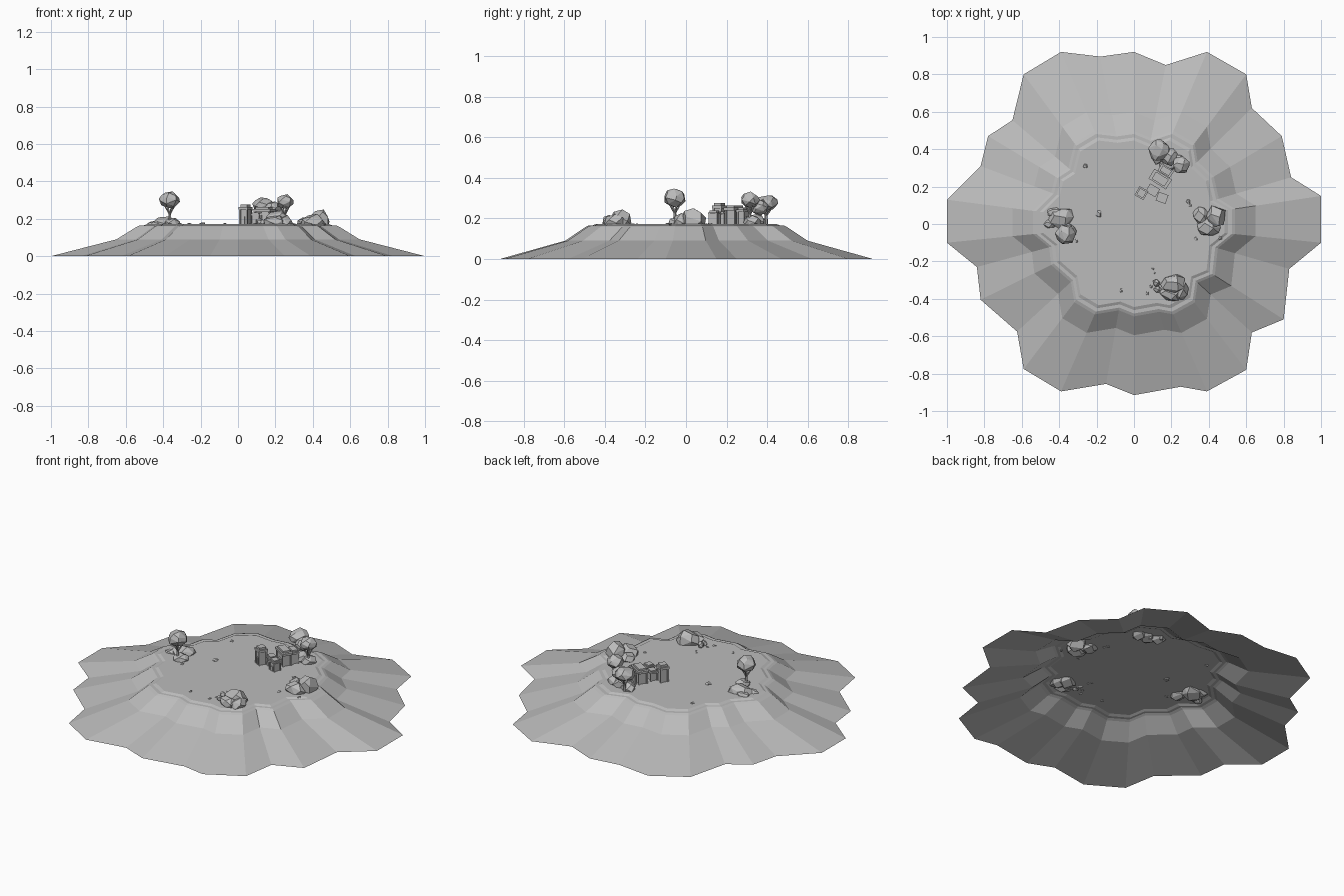
import bpy, bmesh, math, random
from mathutils import Vector, Matrix

cube = bpy.data.objects.get("Cube")
if cube:
    bpy.data.objects.remove(cube, do_unlink=True)

stone = bpy.data.materials.new("plain grey")
stone.use_nodes = True
GREY = (0.5, 0.5, 0.5, 1)
stone.diffuse_color = GREY
stone.node_tree.nodes["Principled BSDF"].inputs["Base Color"].default_value = GREY


def finish(name, bm):
    mesh = bpy.data.meshes.new(name)
    bm.to_mesh(mesh)
    bm.free()
    mesh.materials.append(stone)
    obj = bpy.data.objects.new(name, mesh)
    bpy.context.collection.objects.link(obj)
    return obj


def boulder(name, centre, size, seed, turn=0, points=16):
    """Faceted closed lump: hull of jittered points spread over an ellipsoid."""
    rnd = random.Random(seed)
    bm = bmesh.new()
    for i in range(points):
        h = 1 - 2 * (i + 0.5) / points
        a = i * 2.4 + rnd.uniform(-0.3, 0.3)
        r = math.sqrt(1 - h * h)
        v = Vector((r * math.cos(a), r * math.sin(a), h)) * rnd.uniform(0.94, 1.1)
        bm.verts.new((v.x * size[0], v.y * size[1], v.z * size[2]))
    bmesh.ops.convex_hull(bm, input=bm.verts[:])
    bmesh.ops.dissolve_limit(bm, angle_limit=0.2, verts=bm.verts[:], edges=bm.edges[:])
    bm.transform(Matrix.Translation(centre) @ Matrix.Rotation(math.radians(turn), 4, 'Z'))
    return finish(name, bm)


def rod(bm, start, end, r1, r2):
    """Six-sided tapered rod between two points."""
    a, b = Vector(start), Vector(end)
    rot = (b - a).to_track_quat('Z', 'Y').to_matrix().to_4x4()
    bmesh.ops.create_cone(bm, cap_ends=True, segments=6, radius1=r1, radius2=r2,
                          depth=(b - a).length,
                          matrix=Matrix.Translation((a + b) / 2) @ rot)


def box(bm, centre, size):
    bmesh.ops.create_cube(bm, size=1, matrix=Matrix.Translation(centre)
                          @ Matrix.Diagonal((*size, 1)))


def tree(name, x, y, crown_z, radius, height, seed):
    bm = bmesh.new()
    fork = (x, y, FLOOR + 0.4 * (crown_z - FLOOR))
    rod(bm, (x, y, FLOOR - 0.02), fork, 0.010, 0.007)
    for i in range(4):
        a = i * math.pi / 2 + 0.4
        rod(bm, fork, (x + 0.6 * radius * math.cos(a), y + 0.6 * radius * math.sin(a),
                       crown_z - height * 0.5), 0.005, 0.003)
    finish(name + "_trunk", bm)
    boulder(name + "_crown", (x, y, crown_z), (radius, radius, height), seed, points=22)


def hut(name, x, y, width, depth, height, turn):
    """Box hut with corner posts, overhanging slab roof and a small cap."""
    bm = bmesh.new()
    box(bm, (0, 0, height * 0.38), (width * 0.8, depth * 0.8, height * 0.76))
    for sx in (-1, 1):
        for sy in (-1, 1):
            box(bm, (sx * width * 0.42, sy * depth * 0.42, height * 0.38),
                (0.008, 0.008, height * 0.76))
    box(bm, (0, 0, height * 0.82), (width * 1.1, depth * 1.1, height * 0.14))
    box(bm, (0, 0, height * 0.95), (width * 0.8, depth * 0.8, height * 0.12))
    box(bm, (0, -depth * 0.42, height * 0.2), (width * 0.3, 0.01, height * 0.4))
    bm.transform(Matrix.Translation((x, y, FLOOR)) @ Matrix.Rotation(math.radians(turn), 4, 'Z'))
    finish(name, bm)


# Mound: scalloped outline repeated inwards as terraces, open underneath
FLOOR = 0.172
OUTLINE = [(0, .92), (-.18, .895), (-.39, .92), (-.59, .8), (-.65, .555), (-.78, .47),
           (-.82, .31), (-1, .13), (-1, -.1), (-.84, -.23), (-.82, -.405), (-.625, -.575),
           (-.59, -.775), (-.39, -.895), (-.15, -.855), (0, -.915), (.25, -.87), (.39, -.895),
           (.6, -.78), (.63, -.58), (.8, -.51), (.83, -.24), (1, -.1), (1, .15),
           (.84, .25), (.79, .47), (.63, .62), (.6, .8), (.39, .92), (.17, .85)]
bm = bmesh.new()
rings = [[bm.verts.new((x * s, y * s, z)) for x, y in OUTLINE]
         for s, z in ((1, 0), (.65, .09), (.54, .158), (.523, .165), (.503, .165), (.485, FLOOR))]
n = len(OUTLINE)
for low, high in zip(rings, rings[1:]):
    for i in range(n):
        j = (i + 1) % n
        bm.faces.new((low[i], low[j], high[j], high[i]))
bm.faces.new(rings[-1])
finish("mound", bm)

# Boulders, partly sunk into the floor
boulder("west_rock_large", (-.39, .03, .172), (.07, .06, .042), 3, 20)
boulder("west_rock_back", (-.42, .06, .17), (.05, .03, .025), 4, -20)
boulder("west_rock_low", (-.35, -.04, .175), (.045, .05, .03), 5)
boulder("west_rock_small", (-.45, 0, .165), (.035, .025, .025), 6)
boulder("east_rock_tall", (.44, .035, .19), (.055, .065, .066), 7, 10)
boulder("east_rock_front", (.40, -.02, .18), (.065, .05, .045), 8)
boulder("east_rock_low", (.36, .045, .175), (.045, .05, .035), 9)
boulder("south_rock_tall", (.21, -.32, .19), (.07, .055, .057), 10, 15)
boulder("south_rock_low", (.20, -.375, .18), (.065, .04, .038), 11, -10)
boulder("south_rock_edge", (.25, -.35, .18), (.04, .06, .04), 12)
boulder("south_bush", (.12, -.315, .185), (.02, .02, .02), 13)
boulder("south_pebble", (.125, -.35, .178), (.022, .018, .018), 14)
boulder("grove_rock", (.19, .33, .185), (.06, .055, .04), 15, 30)
boulder("grove_rock_right", (.24, .33, .18), (.045, .045, .035), 16)
boulder("grove_rock_back", (.13, .36, .18), (.045, .04, .035), 17)

# Trees
tree("west_tree", -.365, -.055, .30, .056, .046, 21)
tree("grove_tree_left", .135, .395, .275, .058, .04, 22)
tree("grove_tree_right", .25, .315, .29, .048, .04, 23)
tree("grove_tree_middle", .185, .36, .255, .048, .036, 24)

# Village huts
hut("hut_tower", .04, .165, .05, .05, .103, -30)
hut("hut_front", .15, .14, .05, .045, .065, -20)
hut("hut_middle", .10, .18, .055, .045, .06, -30)
hut("hut_long", .14, .24, .10, .055, .09, -32)
hut("hut_back", .17, .285, .07, .04, .08, -32)

# Loose stones on the floor
STONES = [(-.19, .055, .02), (-.26, .31, .013), (-.07, -.355, .012), (.29, .12, .013),
          (.10, -.24, .008), (.11, -.26, .008), (.33, -.08, .012), (.46, -.075, .012),
          (.07, -.37, .012), (.09, -.335, .01), (.30, .10, .009), (-.31, -.09, .012)]
for i, (x, y, r) in enumerate(STONES):
    boulder(f"loose_stone_{i + 1}", (x, y, FLOOR), (r, r, r * 0.5), 40 + i, points=10)
